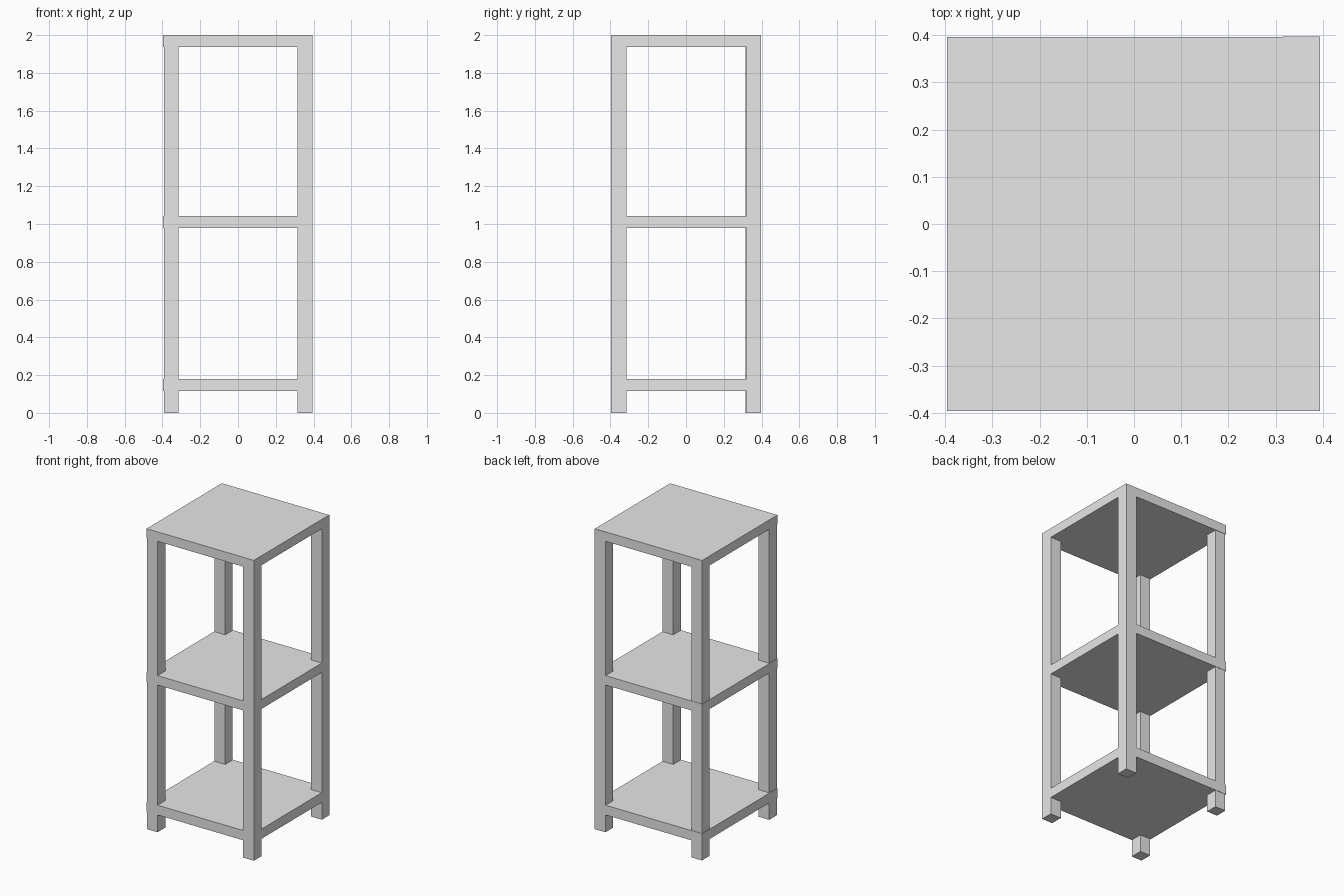
import bpy

cube = bpy.data.objects.get("Cube")
if cube:
    bpy.data.objects.remove(cube, do_unlink=True)

# Single plain grey finish
GREY = (0.8, 0.8, 0.8, 1.0)
grey = bpy.data.materials.new("light_grey")
grey.use_nodes = True
grey.diffuse_color = GREY
grey.node_tree.nodes["Principled BSDF"].inputs["Base Color"].default_value = GREY


def box(name, low, high):
    """Axis-aligned box between two corners."""
    centre = [(a + b) / 2 for a, b in zip(low, high)]
    bpy.ops.mesh.primitive_cube_add(size=1, location=centre)
    obj = bpy.context.object
    obj.name = name
    obj.scale = [b - a for a, b in zip(low, high)]
    bpy.ops.object.transform_apply(location=False, rotation=False, scale=True)
    obj.data.materials.append(grey)
    return obj


# Three square shelves
for name, bottom, top in (("bottom_shelf", 0.115, 0.18),
                          ("middle_shelf", 0.98, 1.043),
                          ("top_shelf", 1.937, 2.0)):
    box(name, (-0.396, -0.396, bottom), (0.394, 0.396, top))

# Four square corner posts, just under the top surface
sides_x = {"right": (-0.392, -0.315), "left": (0.315, 0.3945)}
sides_y = {"front": (-0.3965, -0.315), "back": (0.315, 0.3935)}
for y_name, (y0, y1) in sides_y.items():
    for x_name, (x0, x1) in sides_x.items():
        # The back left post stands slightly proud of the shelves
        shift = 0.004 if (x_name, y_name) == ("left", "back") else 0
        box(f"{y_name}_{x_name}_leg", (x0, y0 + shift, 0), (x1, y1 + shift, 1.998))
